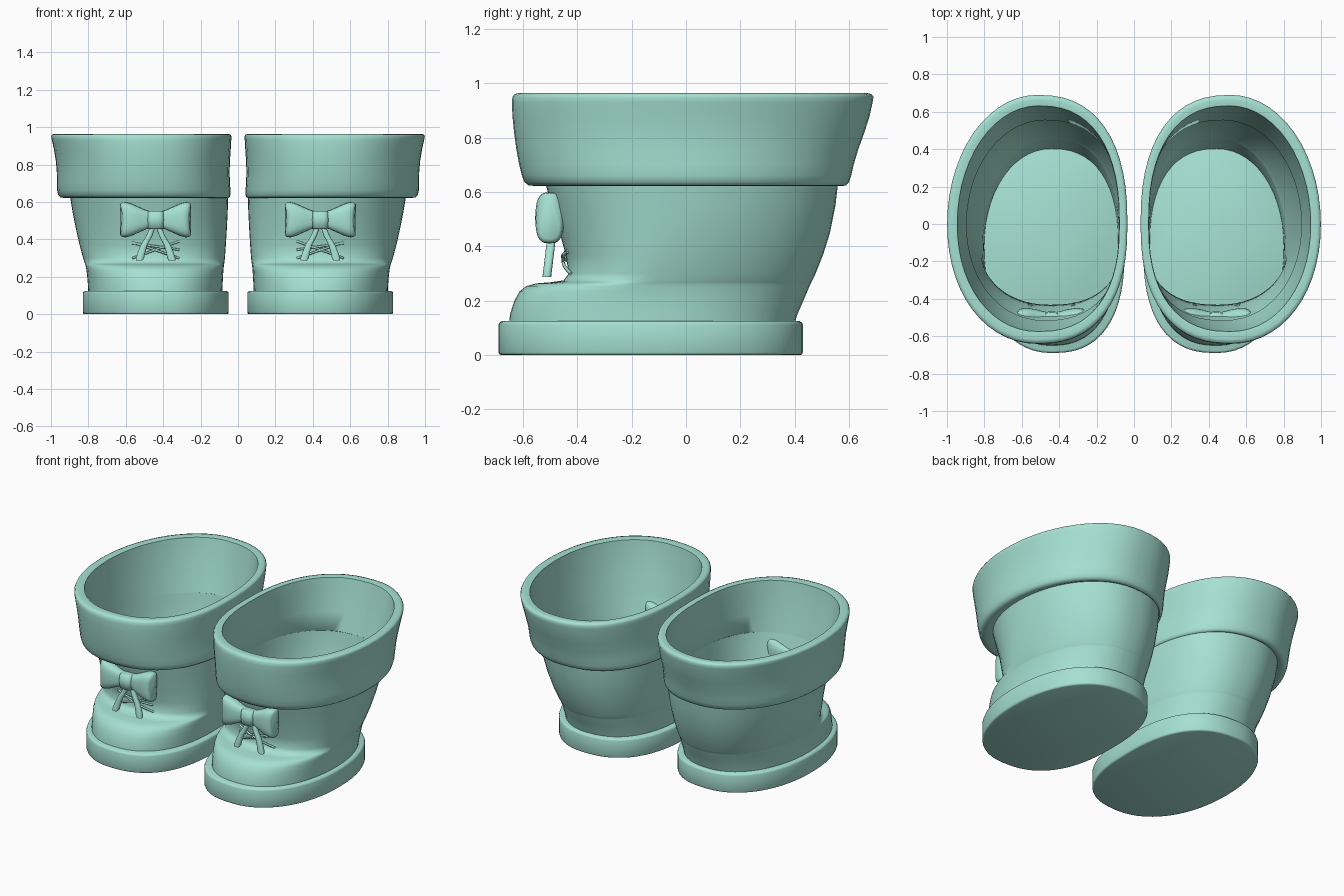
import bpy, bmesh
from math import sin, cos, pi, radians

if "Cube" in bpy.data.objects:
    bpy.data.objects.remove(bpy.data.objects["Cube"])

BOW_X = 0.44
mint = bpy.data.materials.new("mint")
mint.diffuse_color = (0.38, 0.75, 0.65, 1)
mint.use_nodes = True
mint.node_tree.nodes["Principled BSDF"].inputs["Base Color"].default_value = mint.diffuse_color


def oval(x0, x1, y0, y1, yc=None, n=2.0, nb=2.0, ni=None, segs=56):
    """Closed oval between the limits; n / nb / ni = squareness of front / back / inner side."""
    cx = (x0 + x1) / 2
    yc = (y0 + y1) / 2 if yc is None else yc
    pts = []
    for i in range(segs):
        t = 2 * pi * i / segs
        c, s = cos(t), sin(t)
        e = 2 / (ni if ni and c < 0 else nb if s > 0 else n)
        x = cx + (x1 - x0) / 2 * abs(c) ** e * (1 if c > 0 else -1)
        y = yc + (y1 - yc) * s ** e if s > 0 else yc - (yc - y0) * abs(s) ** e
        pts.append((x, y))
    return pts


def finish(ob):
    """Colour a part and mirror it to the other boot."""
    ob.data.materials.append(mint)
    ob.modifiers.new("other_boot", 'MIRROR')


def loft(name, rings, caps=True, closed=False, angle=40):
    """Skin a list of 3D rings into one smooth part."""
    bm = bmesh.new()
    vr = [[bm.verts.new(p) for p in r] for r in rings]
    pairs = list(zip(vr, vr[1:])) + ([(vr[-1], vr[0])] if closed else [])
    for a, b in pairs:
        for i in range(len(a)):
            j = (i + 1) % len(a)
            bm.faces.new((a[i], a[j], b[j], b[i]))
    if caps and not closed:
        bm.faces.new(vr[0])
        bm.faces.new(vr[-1])
    bmesh.ops.recalc_face_normals(bm, faces=bm.faces)
    me = bpy.data.meshes.new(name)
    bm.to_mesh(me)
    bm.free()
    ob = bpy.data.objects.new(name, me)
    bpy.context.collection.objects.link(ob)
    bpy.ops.object.select_all(action='DESELECT')
    bpy.context.view_layer.objects.active = ob
    ob.select_set(True)
    bpy.ops.object.shade_smooth_by_angle(angle=radians(angle))
    finish(ob)


def at_z(z, pts):
    return [(x, y, z) for x, y in pts]


# Sole: thick slab with softened edges, straighter on the inner side
loft("sole", [at_z(z, oval(0.05 + d, 0.83 - d, -0.69 + d, 0.43 - d, n=2.15, nb=2.2, ni=2.5))
              for z, d in ((0, .010), (.003, .003), (.010, 0), (.112, 0), (.120, .003), (.125, .012))],
     angle=60)

# Boot body: toe ledge at the front blending into a flared shaft
body = [  # z, x0, x1, front, back, widest y, front squareness
    (.10, .085, .800, -.652, .395, -.12, 2.2),
    (.15, .083, .802, -.648, .410, -.12, 2.2),
    (.20, .080, .806, -.632, .432, -.12, 2.2),
    (.235, .078, .810, -.612, .447, -.12, 2.2),
    (.254, .076, .814, -.588, .455, -.12, 2.2),
    (.264, .075, .816, -.550, .459, -.12, 2.2),
    (.268, .074, .818, -.500, .462, -.12, 2.2),
    (.275, .073, .820, -.450, .465, -.11, 2.2),
    (.30, .070, .828, -.432, .477, -.10, 2.15),
    (.37, .065, .847, -.443, .505, -.07, 2.15),
    (.45, .060, .865, -.465, .530, -.04, 2.1),
    (.55, .055, .885, -.495, .550, -.01, 2.1),
    (.66, .052, .903, -.525, .563, 0, 2.1)]
loft("boot_body", [at_z(z, oval(a, b, f, k, c, n, 2.05, 2.4)) for z, a, b, f, k, c, n in body],
     caps=False, angle=80)

# Cuff: folded band with rounded hem and rim, open inside
cuff = [  # z, x0, x1, front, back
    (.635, .060, .895, -.515, .555),
    (.622, .052, .930, -.555, .575),
    (.625, .045, .950, -.580, .590),
    (.637, .041, .961, -.595, .600),
    (.66, .040, .967, -.604, .608),
    (.70, .043, .968, -.614, .617),
    (.76, .045, .969, -.625, .635),
    (.82, .043, .974, -.633, .657),
    (.88, .039, .984, -.639, .676),
    (.93, .036, .995, -.641, .687),
    (.950, .035, .999, -.639, .690),
    (.960, .039, .995, -.632, .684),
    (.965, .052, .980, -.615, .665),
    (.960, .078, .945, -.575, .632),
    (.90, .080, .938, -.568, .620),
    (.75, .072, .915, -.540, .585)]
loft("cuff", [at_z(z, oval(a, b, f, k, 0, 2.1, 2.0, 2.4)) for z, a, b, f, k in cuff],
     closed=True, angle=60)

# Bow: two flaring wings, a knot and two hanging tails
wing = [(.02, .045, .030), (.05, .050, .036), (.09, .068, .046), (.13, .086, .052),
        (.16, .094, .052), (.180, .092, .048), (.190, .080, .036)]  # offset, half height, half depth
for s, side in ((-1, "inner"), (1, "outer")):
    rings = []
    for dx, h, d in wing:
        sec = oval(-d, d, -h, h, n=2.9, nb=2.9, segs=28)
        # wing edge bows inward at mid height
        rings.append([(BOW_X + s * (dx - .012 * (1 - (q / h) ** 2) * dx / .19), p - .502, .505 + q)
                      for p, q in sec])
    loft("bow_wing_" + side, rings, angle=65)

    tail = [(.47, .015, .014), (.42, .034, .016), (.37, .062, .018), (.33, .076, .020),
            (.30, .084, .022), (.288, .088, .018)]  # z, offset, half width
    rings = []
    for z, dx, w in tail:
        x, y = BOW_X + s * dx, -.512 + .12 * (z - .29)
        rings.append(at_z(z, oval(x - w, x + w, y - .016, y + .016, n=2.6, nb=2.6, segs=20)))
    loft("bow_tail_" + side, rings, angle=60)

knot = [(.455, .032, .026), (.461, .043, .038), (.505, .046, .044), (.547, .043, .038), (.553, .032, .026)]
loft("bow_knot", [at_z(z, oval(BOW_X - w, BOW_X + w, -.512 - d, -.512 + d, n=3.2, nb=3.2, segs=28))
                  for z, w, d in knot], angle=60)

# Laces: thin crossed cords hugging the front of the shaft
for i, (z0, z1) in enumerate(((.390, .300), (.300, .385), (.345, .380))):
    cu = bpy.data.curves.new("lace", 'CURVE')
    cu.dimensions = '3D'
    cu.bevel_depth = .006
    cu.bevel_resolution = 2
    cu.use_fill_caps = True
    sp = cu.splines.new('POLY')
    sp.points.add(8)
    for k, p in enumerate(sp.points):
        t = k / 8
        dx = -.125 + .25 * t
        z = z0 + (z1 - z0) * t
        p.co = (BOW_X + dx, -.447 - .13 * (z - .3) + 1.5 * dx * dx, z, 1)
    ob = bpy.data.objects.new("lace_%d" % (i + 1), cu)
    bpy.context.collection.objects.link(ob)
    finish(ob)
